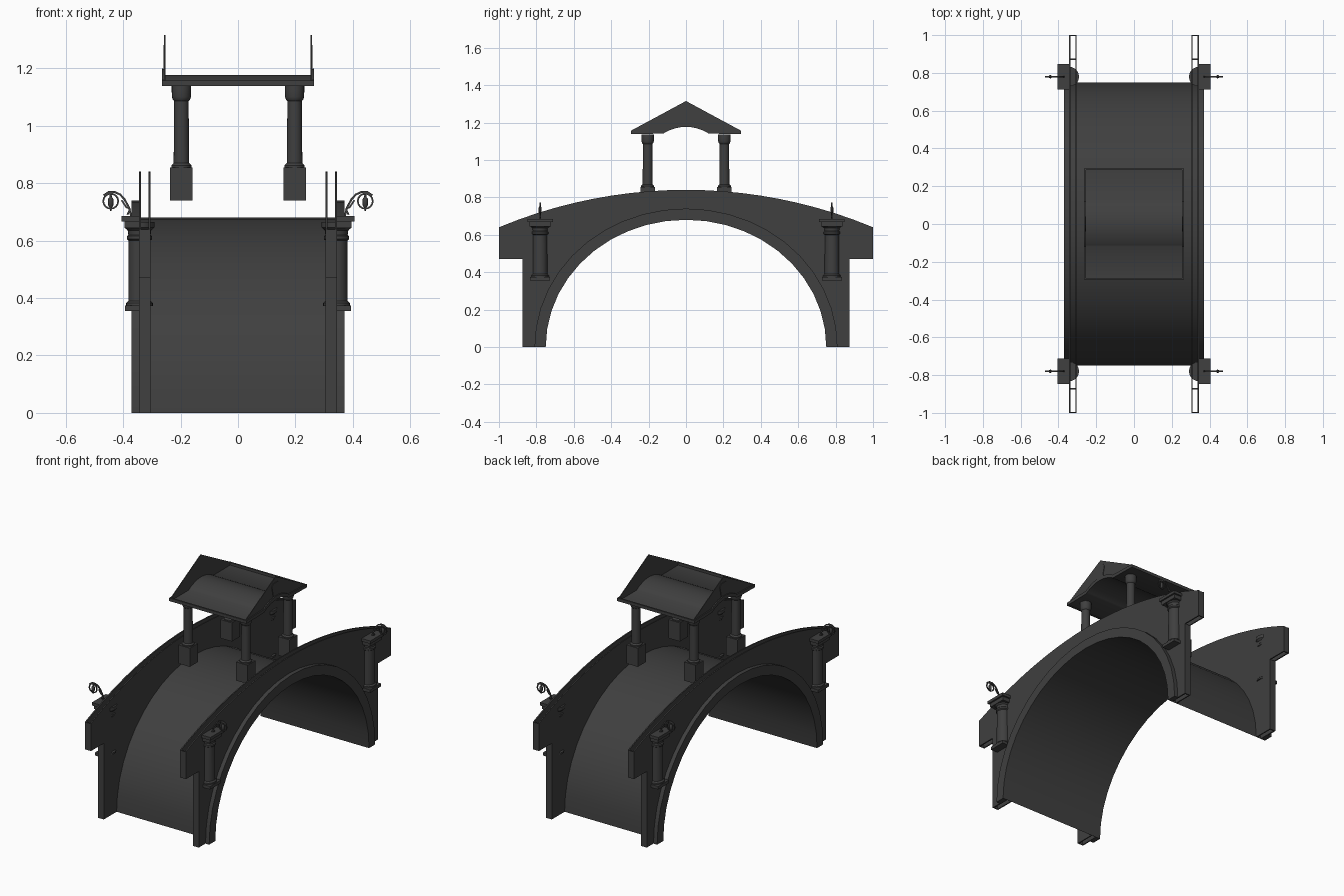
import bpy, bmesh, math
from mathutils import Matrix, Vector

if "Cube" in bpy.data.objects:
    bpy.data.objects.remove(bpy.data.objects["Cube"])

stone = bpy.data.materials.new("dark_stone")
stone.diffuse_color = (0.05, 0.05, 0.05, 1)
stone.use_nodes = True
stone.node_tree.nodes["Principled BSDF"].inputs["Base Color"].default_value = stone.diffuse_color


def finish(name, bm, mirror_x=True, mirror_y=False, angle=35):
    """Turn a bmesh into a smooth-by-angle object, mirrored about the world centre."""
    bmesh.ops.recalc_face_normals(bm, faces=bm.faces)
    me = bpy.data.meshes.new(name)
    bm.to_mesh(me)
    bm.free()
    me.materials.append(stone)
    ob = bpy.data.objects.new(name, me)
    bpy.context.collection.objects.link(ob)
    bpy.ops.object.select_all(action='DESELECT')
    ob.select_set(True)
    bpy.context.view_layer.objects.active = ob
    bpy.ops.object.shade_smooth_by_angle(angle=math.radians(angle))
    if mirror_x or mirror_y:
        m = ob.modifiers.new("mirror", 'MIRROR')
        m.use_axis = (mirror_x, mirror_y, False)
        m.use_mirror_merge = False
    return ob


def prism(bm, pts, x0, x1):
    """Extrude a closed (y, z) outline from x0 to x1."""
    f = bm.faces.new([bm.verts.new((x0, y, z)) for y, z in pts])
    r = bmesh.ops.extrude_face_region(bm, geom=[f])
    vs = [g for g in r['geom'] if isinstance(g, bmesh.types.BMVert)]
    bmesh.ops.translate(bm, verts=vs, vec=(x1 - x0, 0, 0))


def sheet(bm, pts, x0, x1):
    """Sweep an open (y, z) line from x0 to x1."""
    a = [bm.verts.new((x0, y, z)) for y, z in pts]
    b = [bm.verts.new((x1, y, z)) for y, z in pts]
    for i in range(len(pts) - 1):
        bm.faces.new((a[i], a[i + 1], b[i + 1], b[i]))


def box(bm, x0, x1, y0, y1, z0, z1):
    prism(bm, [(y0, z0), (y1, z0), (y1, z1), (y0, z1)], x0, x1)


def lathe(bm, cx, cy, prof, seg=20):
    """Revolve a (radius, z) profile around a vertical axis, with capped ends."""
    rings = [[bm.verts.new((cx + r * math.cos(2 * math.pi * i / seg),
                            cy + r * math.sin(2 * math.pi * i / seg), z))
              for i in range(seg)] for r, z in prof]
    for a, b in zip(rings, rings[1:]):
        for i in range(seg):
            j = (i + 1) % seg
            bm.faces.new((a[i], a[j], b[j], b[i]))
    bm.faces.new(rings[0][::-1])
    bm.faces.new(rings[-1])


def tube(bm, path, r, closed=False, y=0.78):
    """Thin square-section bar along an (x, z) path."""
    n = len(path)
    rings = []
    for i, p in enumerate(path):
        q0 = path[(i - 1) % n] if closed or i else p
        q1 = path[(i + 1) % n] if closed or i < n - 1 else p
        t = (Vector(q1) - Vector(q0)).normalized()
        nx, nz = -t.y * r, t.x * r
        rings.append([bm.verts.new((p[0] + s * nx, y + d, p[1] + s * nz))
                      for s, d in ((1, -r), (1, r), (-1, r), (-1, -r))])
    for i in range(n if closed else n - 1):
        a, b = rings[i], rings[(i + 1) % n]
        for k in range(4):
            bm.faces.new((a[k], a[(k + 1) % 4], b[(k + 1) % 4], b[k]))
    if not closed:
        bm.faces.new(rings[0])
        bm.faces.new(rings[-1])


def ellipse(a, b, n=22):
    """Half ellipse from -y over the crown to +y."""
    return [(-a * math.cos(math.pi * i / n), b * math.sin(math.pi * i / n)) for i in range(n + 1)]


intrados = ellipse(0.75, 0.68)
extrados = ellipse(0.81, 0.74)

# Vaulted barrel under the bridge: a single open sheet
bm = bmesh.new()
sheet(bm, intrados, -0.368, 0.368)
finish("arch_barrel", bm, mirror_x=False)

# Raised arch ring on the outer faces
bm = bmesh.new()
prism(bm, intrados + extrados[::-1], 0.342, 0.37)
finish("arch_ring", bm)

# Hollow side walls: two thin slabs, each with the arched opening and curved top
R = 2.6
crest = [(1 - i / 10, 0.84 - R + math.sqrt(R * R - (1 - i / 10) ** 2)) for i in range(21)]
outline = intrados + [(0.875, 0), (0.875, 0.47), (1, 0.47)] + crest + \
    [(-1, 0.47), (-0.875, 0.47), (-0.875, 0)]
for name, x0, x1 in (("inner_wall", 0.304, 0.311), ("outer_wall", 0.337, 0.345)):
    bm = bmesh.new()
    prism(bm, outline, x0, x1)
    finish(name, bm)

# Wall end plates
bm = bmesh.new()
box(bm, 0.304, 0.345, 0.994, 1.0, 0.47, 0.638)
box(bm, 0.304, 0.345, 0.869, 0.875, 0, 0.47)
finish("wall_end", bm, mirror_y=True)

# Half-round pilasters with square caps and bases
bm = bmesh.new()
lathe(bm, 0.343, 0.78, [(0.047, 0.372), (0.047, 0.382), (0.039, 0.39), (0.038, 0.6),
                        (0.044, 0.605), (0.044, 0.615), (0.039, 0.62), (0.041, 0.635),
                        (0.052, 0.645), (0.052, 0.665)])
box(bm, 0.34, 0.393, 0.727, 0.833, 0.355, 0.374)
box(bm, 0.34, 0.395, 0.722, 0.838, 0.643, 0.667)
box(bm, 0.34, 0.405, 0.712, 0.848, 0.667, 0.685)
finish("pilaster", bm, mirror_y=True)

# Scrolled lamp brackets with ring lanterns
bm = bmesh.new()
tube(bm, [(0.37, 0.68), (0.38, 0.715), (0.394, 0.742), (0.41, 0.76), (0.43, 0.769),
          (0.45, 0.769), (0.468, 0.757)], 0.0035)
tube(bm, [(0.385, 0.69), (0.375, 0.71), (0.388, 0.715), (0.405, 0.74)], 0.003)
tube(bm, [(0.443 + 0.026 * math.cos(a * math.pi / 8), 0.737 + 0.026 * math.sin(a * math.pi / 8))
          for a in range(16)], 0.003, closed=True)
lathe(bm, 0.443, 0.78, [(0.002, 0.703), (0.004, 0.715), (0.009, 0.722), (0.009, 0.745),
                        (0.004, 0.752), (0.002, 0.772)], 10)
finish("lamp", bm, mirror_y=True)

# Pavilion columns on square pedestals
bm = bmesh.new()
lathe(bm, 0.197, 0.205, [(0.035, 0.855), (0.035, 0.862), (0.027, 0.87), (0.025, 1.085),
                         (0.03, 1.09), (0.033, 1.1), (0.034, 1.125), (0.034, 1.137)])
box(bm, 0.158, 0.236, 0.166, 0.244, 0.74, 0.855)
finish("pavilion_column", bm, mirror_y=True)

# Pavilion vault: flat eaves rising to a shallow crown
half = [(0.12, 1.141), (0.11, 1.148), (0.085, 1.16), (0.055, 1.17), (0.028, 1.175)]
arch = [(-y, z) for y, z in half] + [(0, 1.177)] + half[::-1]
bm = bmesh.new()
sheet(bm, [(-0.293, 1.141)] + arch + [(0.293, 1.141)], -0.257, 0.257)
finish("pavilion_vault", bm, mirror_x=False, angle=50)

# Eave slabs along both long sides
bm = bmesh.new()
box(bm, -0.262, 0.262, 0.285, 0.295, 1.138, 1.157)
finish("eave", bm, mirror_x=False, mirror_y=True)

# Thin gable sheets
bm = bmesh.new()
prism(bm, [(-0.293, 1.14)] + arch + [(0.293, 1.14), (0.293, 1.157), (0, 1.315), (-0.293, 1.157)],
      0.253, 0.257)
finish("gable", bm)

# Gable arch band with its flat lower fascia
bm = bmesh.new()
prism(bm, [(-0.295, 1.138)] + arch + [(0.295, 1.138), (0.295, 1.157), (0.12, 1.162)] +
      [(y, z + 0.022) for y, z in arch[::-1][1:-1]] + [(-0.12, 1.162), (-0.295, 1.157)],
      0.255, 0.264)
finish("gable_arch_band", bm)

# Tapered keystone
bm = bmesh.new()
prism(bm, [(-0.025, 1.2), (0.025, 1.2), (0.04, 1.265), (0.025, 1.28), (-0.025, 1.28),
           (-0.04, 1.265)], 0.256, 0.26)
finish("keystone", bm)
